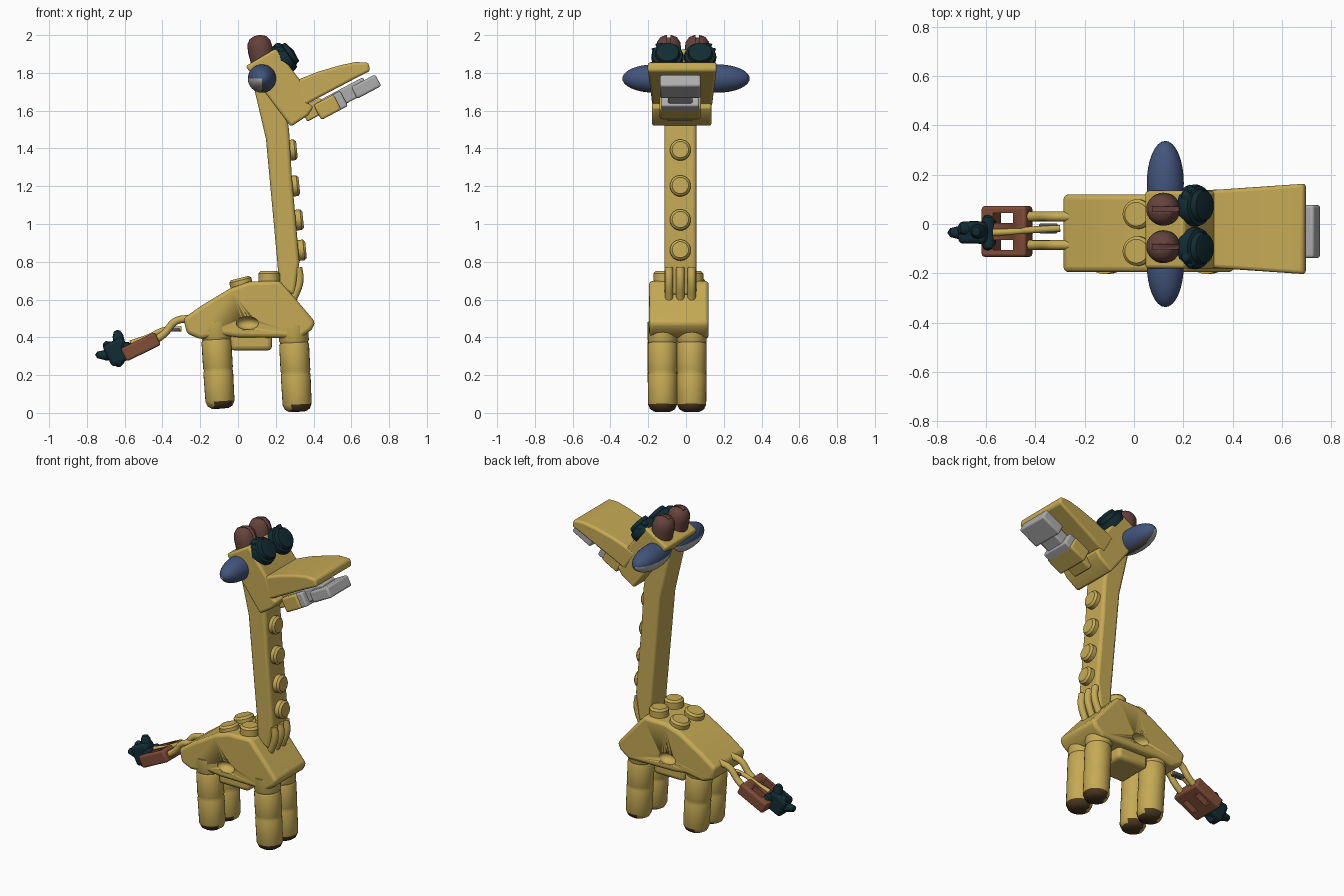
import bpy, bmesh, math
from mathutils import Vector, Matrix

if "Cube" in bpy.data.objects:
    bpy.data.objects.remove(bpy.data.objects["Cube"])


def material(name, rgb):
    m = bpy.data.materials.new(name)
    m.use_nodes = True
    m.diffuse_color = (*rgb, 1)
    m.node_tree.nodes["Principled BSDF"].inputs["Base Color"].default_value = (*rgb, 1)
    return m


YELLOW = material("warm yellow", (0.56, 0.40, 0.09))
BROWN = material("rust brown", (0.22, 0.075, 0.04))
PLUM = material("plum brown", (0.13, 0.055, 0.045))
TEAL = material("dark teal", (0.006, 0.025, 0.033))
BLUE = material("slate blue", (0.055, 0.09, 0.2))
GREY = material("light grey", (0.42, 0.42, 0.42))
DARK = material("dark grey", (0.09, 0.09, 0.1))
SOLE = material("dark sole", (0.07, 0.04, 0.015))
MID = -0.03  # the animal's own centre line in y


def finish(name, bm, mat, bevel=0, matrix=Matrix()):
    bmesh.ops.recalc_face_normals(bm, faces=bm.faces)
    mesh = bpy.data.meshes.new(name)
    bm.to_mesh(mesh)
    bm.free()
    mesh.materials.append(mat)
    mesh.transform(matrix)
    ob = bpy.data.objects.new(name, mesh)
    bpy.context.collection.objects.link(ob)
    if bevel:
        b = ob.modifiers.new("round", "BEVEL")
        b.width, b.segments, b.limit_method = bevel, 3, "ANGLE"
    bpy.ops.object.select_all(action="DESELECT")
    ob.select_set(True)
    bpy.context.view_layer.objects.active = ob
    bpy.ops.object.shade_smooth_by_angle(angle=math.radians(40))
    return ob


def prism(name, pts, y0, y1, mat, bevel=0, matrix=Matrix()):
    """Side outline in x, z stretched along y."""
    bm = bmesh.new()
    f = bm.faces.new([bm.verts.new((x, y0, z)) for x, z in pts])
    ext = bmesh.ops.extrude_face_region(bm, geom=[f])["geom"]
    for v in ext:
        if isinstance(v, bmesh.types.BMVert):
            v.co.y = y1
    return finish(name, bm, mat, bevel, matrix)


def lathe(name, profile, base, axis, mat, steps=28):
    """Profile of radius, height spun round an axis from base."""
    bm = bmesh.new()
    vs = [bm.verts.new((r, 0, h)) for r, h in profile]
    es = [bm.edges.new(p) for p in zip(vs, vs[1:])]
    bmesh.ops.spin(bm, geom=vs + es, cent=(0, 0, 0), axis=(0, 0, 1),
                   angle=math.tau, steps=steps)
    bmesh.ops.remove_doubles(bm, verts=bm.verts, dist=0.0005)
    rot = Vector(axis).to_track_quat("Z", "Y").to_matrix().to_4x4()
    return finish(name, bm, mat, 0, Matrix.Translation(base) @ rot)


def stud(name, centre, axis, mat, r=0.057, h=0.045):
    return lathe(name, [(0, -0.02), (r, -0.02), (r, h - 0.012), (r - 0.012, h), (0, h)],
                 centre, axis, mat)


def ball(name, centre, size, mat):
    bm = bmesh.new()
    bmesh.ops.create_uvsphere(bm, u_segments=32, v_segments=20, radius=1)
    return finish(name, bm, mat, 0, Matrix.Translation(centre) @ Matrix.Diagonal((*size, 1)))


def tube(name, pts, r, mat):
    cu = bpy.data.curves.new(name, "CURVE")
    cu.dimensions, cu.bevel_depth, cu.bevel_resolution = "3D", r, 4
    cu.use_fill_caps = True
    sp = cu.splines.new("BEZIER")
    sp.bezier_points.add(len(pts) - 1)
    for p, co in zip(sp.bezier_points, pts):
        p.co = co
        p.handle_left_type = p.handle_right_type = "AUTO"
    cu.materials.append(mat)
    ob = bpy.data.objects.new(name, cu)
    bpy.context.collection.objects.link(ob)


def cut(target, cutter):
    m = target.modifiers.new("cut", "BOOLEAN")
    m.operation, m.object, m.solver = "DIFFERENCE", cutter, "EXACT"
    cutter.hide_render = True
    cutter.hide_set(True)


def slope(x, y, z, degrees):
    return Matrix.Translation((x, y, z)) @ Matrix.Rotation(-math.radians(degrees), 4, "Y")


def box(x0, x1, z0, z1):
    return [(x0, z0), (x1, z0), (x1, z1), (x0, z1)]


# body with hollows in both flanks
body = prism("body", [(-0.29, 0.5), (-0.19, 0.57), (-0.04, 0.66), (0.06, 0.695), (0.22, 0.7),
                      (0.3, 0.61), (0.41, 0.48), (0.39, 0.44), (0.33, 0.395), (0, 0.4),
                      (-0.08, 0.41), (-0.2, 0.39), (-0.27, 0.42)], -0.195, 0.12, YELLOW, 0.02)
for side, y in (("right", -0.2), ("left", 0.125)):
    cut(body, ball(side + "_flank_cutter", (0.05, y, 0.475), (0.06, 0.05, 0.035), YELLOW))
prism("belly", box(-0.04, 0.18, 0.33, 0.45), -0.15, 0.08, YELLOW, 0.025)
for y in (-0.11, 0.04):
    stud("rear_back_stud", (0.02, y, 0.67), (-0.25, 0, 1), YELLOW, 0.06)
    stud("front_back_stud", (0.165, y - 0.005, 0.705), (0, 0, 1), YELLOW)

# legs with ring grooves and dark soles
leg = [(0, 0), (0.045, 0.002), (0.066, 0.015), (0.077, 0.04), (0.079, 0.195), (0.075, 0.207),
       (0.079, 0.219), (0.079, 0.355), (0.074, 0.367), (0.079, 0.379), (0.079, 0.46), (0, 0.46)]
for part, base, axis in (("front_leg", (0.315, 0.005), (-0.05, 0, 1)),
                         ("back_leg", (-0.093, 0.022), (-0.06, 0, 1))):
    for y in (-0.124, 0.03):
        ob = lathe(part, leg, (base[0], y, base[1]), axis, YELLOW)
        ob.data.materials.append(SOLE)
        for f in ob.data.polygons:
            f.material_index = int(f.normal.z < -0.35 and f.center.z < 0.1
                                   and f.center.x > base[0] - 0.03)

# neck, its studs and the clip at its foot
prism("neck", [(0.215, 0.66), (0.21, 0.78), (0.148, 1.45), (0.085, 1.72), (0.1, 1.84), (0.24, 1.7),
               (0.27, 1.5), (0.285, 1.25), (0.325, 0.8), (0.3, 0.62)], -0.115, 0.055, YELLOW, 0.018)
for x, z in ((0.272, 1.39), (0.285, 1.2), (0.305, 1.02), (0.32, 0.86)):
    stud("neck_stud", (x, MID, z), (1, 0, 0.1), YELLOW, 0.055, 0.04)
for y in (-0.09, MID, 0.03):
    tube("neck_clip", [(0.318, y, 0.77), (0.325, y, 0.7), (0.29, y, 0.6)], 0.022, YELLOW)

# head and upper snout, which flares toward its tip
prism("head", [(0.04, 1.835), (0.2, 1.93), (0.33, 1.76), (0.37, 1.64), (0.4, 1.62), (0.37, 1.575),
               (0.28, 1.515), (0.2, 1.62)], -0.18, 0.135, YELLOW, 0.014)
snout = prism("upper_snout", [(0.27, 1.74), (0.32, 1.765), (0.42, 1.805), (0.54, 1.84),
                              (0.62, 1.857), (0.69, 1.855), (0.7, 1.81), (0.61, 1.765),
                              (0.43, 1.67), (0.34, 1.62)], -0.178, 0.138, YELLOW, 0.014)
for v in snout.data.vertices:
    spread = max(0, v.co.x - 0.33) * 0.1
    v.co.y += math.copysign(spread * 0.7, v.co.y)

# lower jaw and the grey tongue plate
prism("jaw_hinge", box(-0.03, 0.09, -0.05, 0.03), -0.07, 0.07, YELLOW, 0.01, slope(0.37, MID, 1.6, 28))
prism("lower_jaw", box(0, 0.12, -0.045, 0.045), -0.11, 0.11, YELLOW, 0.012, slope(0.42, MID, 1.59, 28))
prism("tongue_base", box(0.1, 0.16, -0.045, 0.045), -0.1, 0.1, GREY, 0.01, slope(0.42, MID, 1.59, 28))
prism("tongue_shank", box(0.02, 0.3, -0.03, 0.052), -0.065, 0.065, GREY, 0.01, slope(0.42, MID, 1.59, 28))
prism("tongue_tip", box(0.22, 0.365, -0.035, 0.035), -0.108, 0.108, GREY, 0.012, slope(0.42, MID, 1.59, 28))

# ears, blue above with a grey inner side
for side, s in (("left", 1), ("right", -1)):
    ear = ball(side + "_ear", (0.127, s * 0.165, 1.77), (0.075, 0.172, 0.075), BLUE)
    ear.data.materials.append(GREY)
    ear.data.materials.append(DARK)
    for f in ear.data.polygons:
        dx, dz = f.center.x - 0.127, f.center.z - 1.77
        if dz < -0.005:
            f.material_index = 1 if dx < -0.004 else (2 if dx < -dz * 0.6 else 0)

# horns with a slot along the top
tilt = Vector((-0.2, 0, 1)).normalized()
for y in (-0.092, 0.06):
    horn = lathe("horn", [(0, 0), (0.062, 0), (0.067, 0.1), (0.062, 0.14), (0.045, 0.165),
                          (0.02, 0.176), (0, 0.178)], (0.138, y, 1.825), tilt, PLUM)
    cut(horn, prism("slot_cutter", box(-0.015, 0.16, -0.06, 0.06), -0.009, 0.009, PLUM, 0,
                    slope(0.09, y, 2, 0)))

# eyes with corner lashes
face = Vector((0.8, 0, 0.6))
for y, s in ((0.075, 1), (-0.098, -1)):
    c = Vector((0.225, y, 1.865))
    lathe("eye", [(0, 0), (0.082, 0), (0.086, 0.03), (0.08, 0.05), (0.066, 0.055), (0.06, 0.078),
                  (0, 0.088)], c, face, TEAL)
    for dz, out in ((0.035, 0.055), (0.065, 0.035)):
        lathe("eyelash", [(0, -0.04), (0.026, -0.04), (0.02, 0.01), (0, 0.035)],
              c + face * 0.035 + Vector((-0.6 * dz, s * out, 0.8 * dz)), (-0.3, s, 0.5), TEAL, 10)

# tail links, block and tuft
for y in (0.03, -0.085):
    tube("tail_link", [(-0.26, y, 0.5), (-0.33, y, 0.485), (-0.39, y, 0.42), (-0.45, y, 0.375)],
         0.02, YELLOW)
tube("tail_cord", [(-0.3, -0.018, 0.445), (-0.39, -0.022, 0.44), (-0.48, -0.03, 0.4),
                   (-0.57, -0.035, 0.37)], 0.014, YELLOW)
prism("cord_end", box(-0.04, 0.035, -0.01, 0.01), -0.02, 0.02, DARK, 0.006, slope(-0.345, -0.018, 0.44, 0))
at = slope(-0.515, MID, 0.35, 26)
block = prism("tail_block", box(-0.1, 0.1, -0.038, 0.038), -0.103, 0.103, BROWN, 0.012, at)
for y in (-0.055, 0.055):
    cut(block, prism("block_hole_cutter", box(-0.045, 0.045, -0.1, 0.1), y - 0.02, y + 0.02,
                     BROWN, 0, at))
prism("tuft_core", box(-0.07, 0.05, -0.065, 0.06), -0.045, 0.045, TEAL, 0.02, slope(-0.63, -0.035, 0.33, 26))
for base, axis, y in (((-0.64, 0.305), (-1, 0, 0.02), -0.035), ((-0.63, 0.38), (-0.2, 0, 1), -0.03),
                      ((-0.62, 0.3), (-0.4, 0, -1), -0.05), ((-0.66, 0.34), (-1, 0, 0.5), -0.02),
                      ((-0.59, 0.34), (0, 1, 0.3), -0.02), ((-0.59, 0.34), (0, -1, 0.3), -0.05)):
    n = 0.117 if axis[0] == -1 and axis[2] < 0.1 else 0.06
    lathe("tuft_lock", [(0, -0.03), (0.033, -0.03), (0.03, n * 0.5), (0.018, n * 0.9), (0, n)],
          (base[0], y, base[1]), axis, TEAL, 10)
